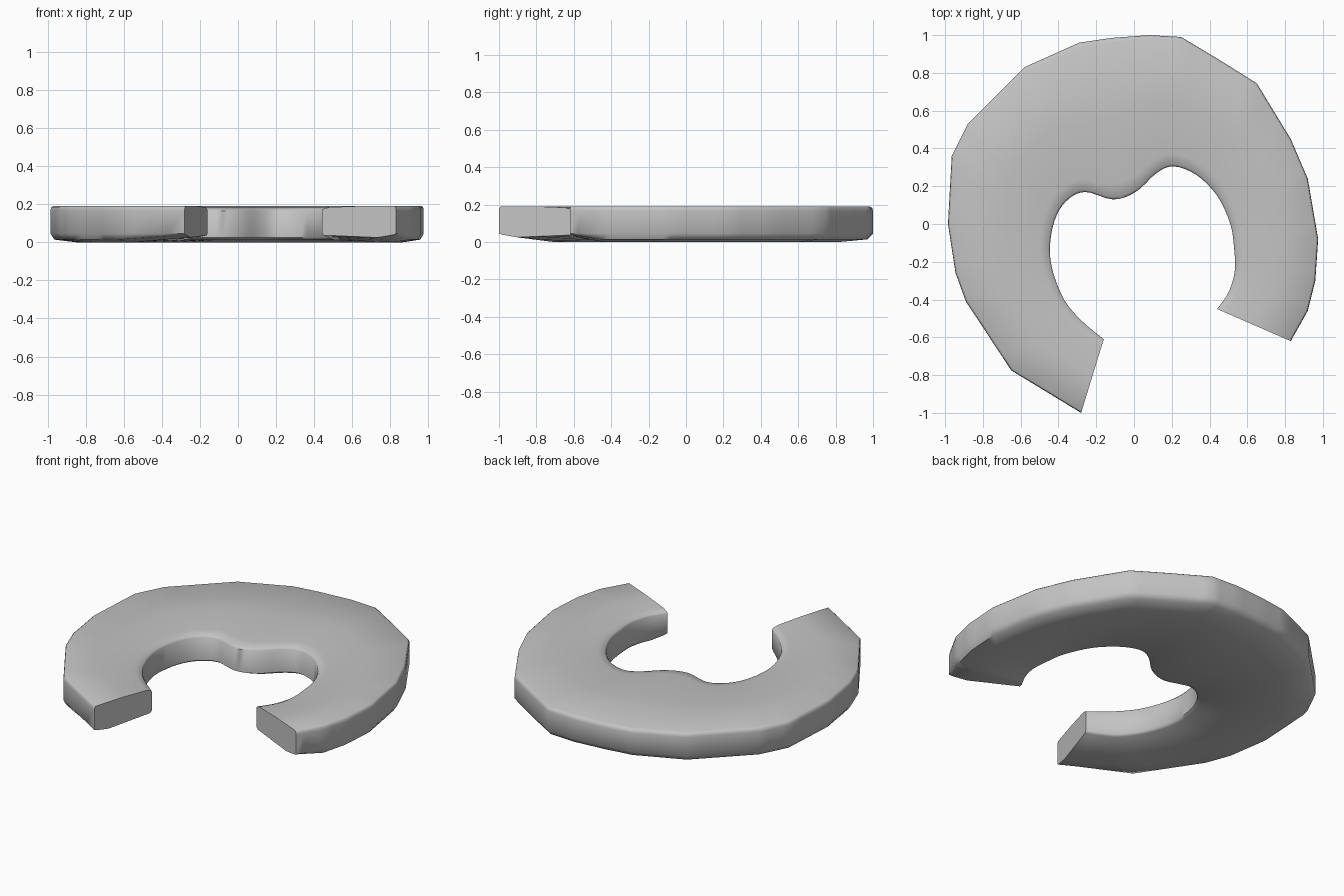
import bpy, bmesh
from mathutils import Vector

default_cube = bpy.data.objects.get("Cube")
if default_cube:
    bpy.data.objects.remove(default_cube, do_unlink=True)

# One plain grey for the whole part
grey = bpy.data.materials.new("plain grey")
grey.use_nodes = True
colour = (0.55, 0.55, 0.55, 1)
grey.diffuse_color = colour
grey.node_tree.nodes["Principled BSDF"].inputs["Base Color"].default_value = colour

# Matching stations along the faceted rim and the wavy opening
OUTER = [(-.28, -1), (-.65, -.775), (-.89, -.41), (-.945, -.26), (-.985, 0),
         (-.965, .36), (-.88, .53), (-.58, .83), (-.29, .96), (-.12, .985),
         (.08, 1), (.25, .99), (.45, .87), (.65, .745), (.83, .45),
         (.92, .24), (.975, -.08), (.96, -.3), (.92, -.46), (.83, -.62)]
INNER = [(-.16, -.61), (-.28, -.51), (-.37, -.4), (-.43, -.25), (-.445, -.12),
         (-.42, .02), (-.36, .12), (-.26, .17), (-.11, .13), (.01, .17),
         (.12, .27), (.21, .305), (.33, .26), (.44, .15), (.51, 0),
         (.53, -.13), (.535, -.23), (.52, -.31), (.49, -.38), (.44, -.45)]
# Cross-section: (fraction from rim to opening, height)
SECTION = [(0, .165), (0, .045), (.04, .014), (.25, 0), (.97, .012), (1, .025),
           (1, .165), (.985, .175), (.9, .184), (.5, .19), (.025, .19), (.006, .182)]
STEPS = 4


def straight(points, i, t):
    return Vector(points[i]).lerp(Vector(points[i + 1]), t)


def smooth(points, i, t):
    """Catmull-Rom point on a segment."""
    last = len(points) - 1
    a, b, c, d = (Vector(points[min(max(k, 0), last)]) for k in range(i - 1, i + 3))
    return (b * 2 + (c - a) * t + (a * 2 - b * 5 + c * 4 - d) * t ** 2
            + (b * 3 - a - c * 3 + d) * t ** 3) / 2


def trace(points, rule):
    path = [rule(points, i, s / STEPS) for i in range(len(points) - 1) for s in range(STEPS)]
    return path + [Vector(points[-1])]


# Loft the section around the open ring
bm = bmesh.new()
rim, opening = trace(OUTER, straight), trace(INNER, smooth)
count = len(rim)
rings = []
for k, (outer, inner) in enumerate(zip(rim, opening)):
    # The underside rises towards both cut ends
    end_lift = .025 * max(0, 1 - min(k, count - 1 - k) / STEPS)
    ring = []
    for f, z in SECTION:
        p = outer.lerp(inner, f)
        ring.append(bm.verts.new((p.x, p.y, z + (end_lift if z < .03 else 0))))
    rings.append(ring)

n = len(SECTION)
for a, b in zip(rings, rings[1:]):
    for j in range(n):
        bm.faces.new((a[j], a[(j + 1) % n], b[(j + 1) % n], b[j]))
bm.faces.new(rings[0])
bm.faces.new(rings[-1])
bmesh.ops.recalc_face_normals(bm, faces=bm.faces)

mesh = bpy.data.meshes.new("open_ring")
bm.to_mesh(mesh)
bm.free()
mesh.materials.append(grey)
ring_object = bpy.data.objects.new("open_ring", mesh)
bpy.context.collection.objects.link(ring_object)
bpy.ops.object.select_all(action='DESELECT')
ring_object.select_set(True)
bpy.context.view_layer.objects.active = ring_object
bpy.ops.object.shade_smooth_by_angle(angle=.9)
